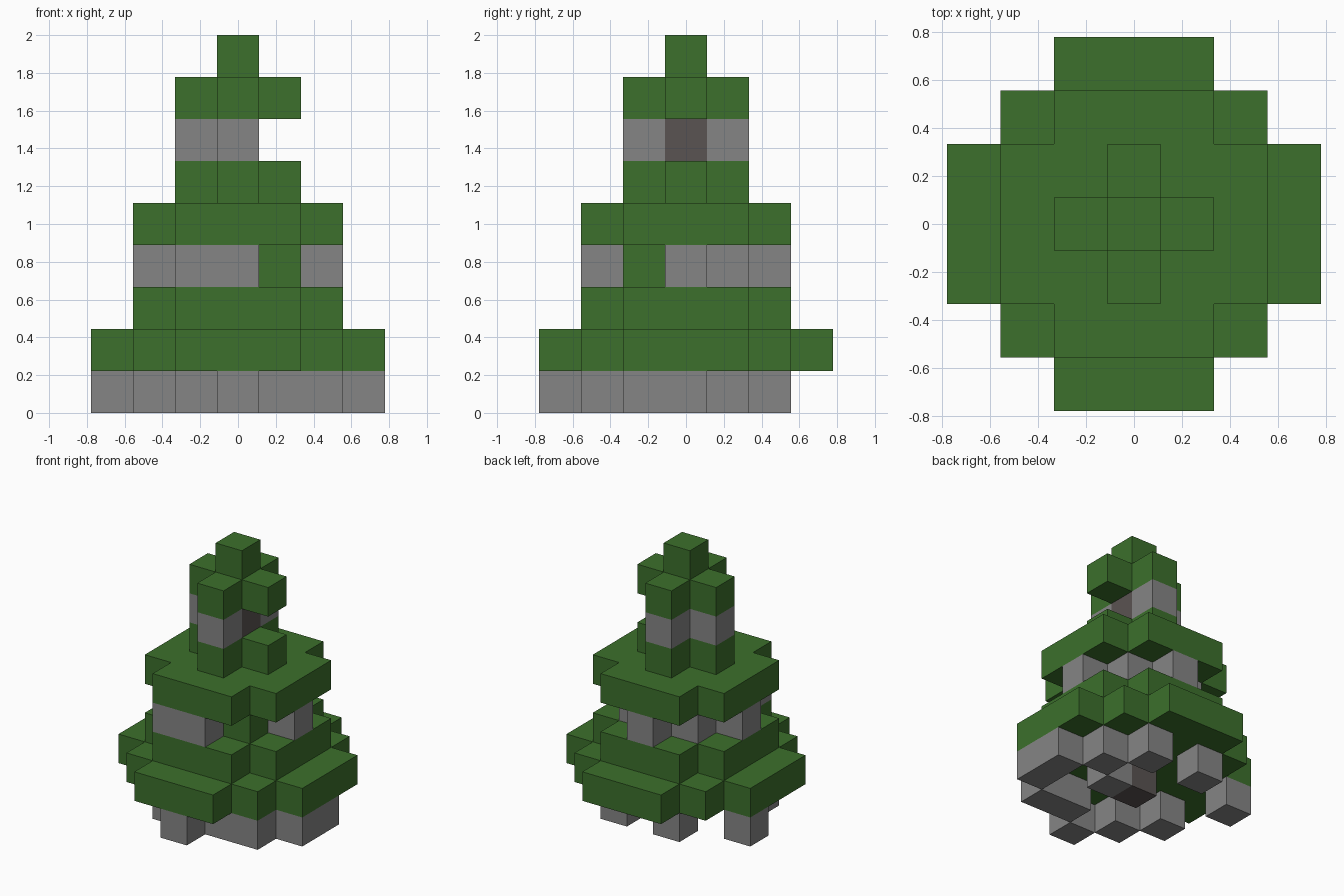
import bpy
import bmesh
from mathutils import Vector

if "Cube" in bpy.data.objects:
    bpy.data.objects.remove(bpy.data.objects["Cube"], do_unlink=True)

UNIT = 2 / 9  # edge of one block; the tree is nine blocks tall


def make_material(name, color):
    mat = bpy.data.materials.new(name)
    mat.use_nodes = True
    mat.diffuse_color = (*color, 1)
    bsdf = next(n for n in mat.node_tree.nodes if n.type == 'BSDF_PRINCIPLED')
    bsdf.inputs["Base Color"].default_value = (*color, 1)
    bsdf.inputs["Roughness"].default_value = 0.9
    return mat


GREEN = make_material("leaf green", (0.045, 0.162, 0.025))
GREY = make_material("garland grey", (0.235, 0.235, 0.235))
BROWN = make_material("trunk brown", (0.102, 0.087, 0.084))


def square(r):
    return {(x, y) for x in range(-r, r + 1) for y in range(-r, r + 1)}


def rounded(r):
    """Square with its four corner blocks removed."""
    return {(x, y) for x, y in square(r) if abs(x) + abs(y) < 2 * r}


def at_level(cells, z):
    return {(x, y, z) for x, y in cells}


cross = rounded(1)
arms = {(x, y) for x, y in square(3) if min(abs(x), abs(y)) <= 1}

# Garland rings
low_ring = {(3, -1), (3, 0), (2, -2), (1, -2), (0, -3), (-1, -2), (-2, -1),
            (-3, 1), (-1, 2), (1, 2), (2, 1), (1, 0)}
mid_ring = {(2, 0), (1, 1), (0, 2), (-1, 1), (-2, 0), (-1, -2), (0, -2)}
top_ring = cross - {(0, 0), (1, 0)}

# Every part with its blocks and colour
parts = [
    ("trunk", {(0, 0, z) for z in range(7)}, BROWN),
    ("lower_garland", at_level(low_ring, 0), GREY),
    ("lower_skirt", at_level(square(2) | arms, 1), GREEN),
    ("lower_skirt_top", at_level(rounded(2), 2), GREEN),
    ("middle_garland", at_level(mid_ring, 3), GREY),
    ("inner_leaves", at_level(square(1) - mid_ring, 3), GREEN),
    ("middle_skirt", at_level(rounded(2), 4), GREEN),
    ("middle_skirt_top", at_level(cross, 5), GREEN),
    ("upper_garland", at_level(top_ring, 6), GREY),
    ("upper_skirt", at_level(cross, 7), GREEN),
    ("tree_tip", {(0, 0, 8)}, GREEN),
]
solid = set().union(*(cells for _, cells, _ in parts))


def build_blocks(name, cells, mat):
    """Blocks joined into one mesh, keeping only the outer faces."""
    bm = bmesh.new()
    for cell in sorted(cells):
        for axis in range(3):
            for sign in (-1, 1):
                n = Vector((0, 0, 0))
                n[axis] = sign
                if tuple(int(c + d) for c, d in zip(cell, n)) in solid:
                    continue
                u = Vector((0, 0, 0))
                u[(axis + 1) % 3] = 1
                v = n.cross(u)
                mid = Vector(cell) + Vector((0, 0, 0.5)) + n / 2
                corners = (-u - v, u - v, u + v, v - u)
                bm.faces.new([bm.verts.new((mid + c / 2) * UNIT) for c in corners])
    bmesh.ops.remove_doubles(bm, verts=bm.verts, dist=0.001)
    mesh = bpy.data.meshes.new(name)
    bm.to_mesh(mesh)
    bm.free()
    mesh.materials.append(mat)
    bpy.context.collection.objects.link(bpy.data.objects.new(name, mesh))


claimed = set()
for name, cells, mat in parts:
    build_blocks(name, cells - claimed, mat)
    claimed |= cells
